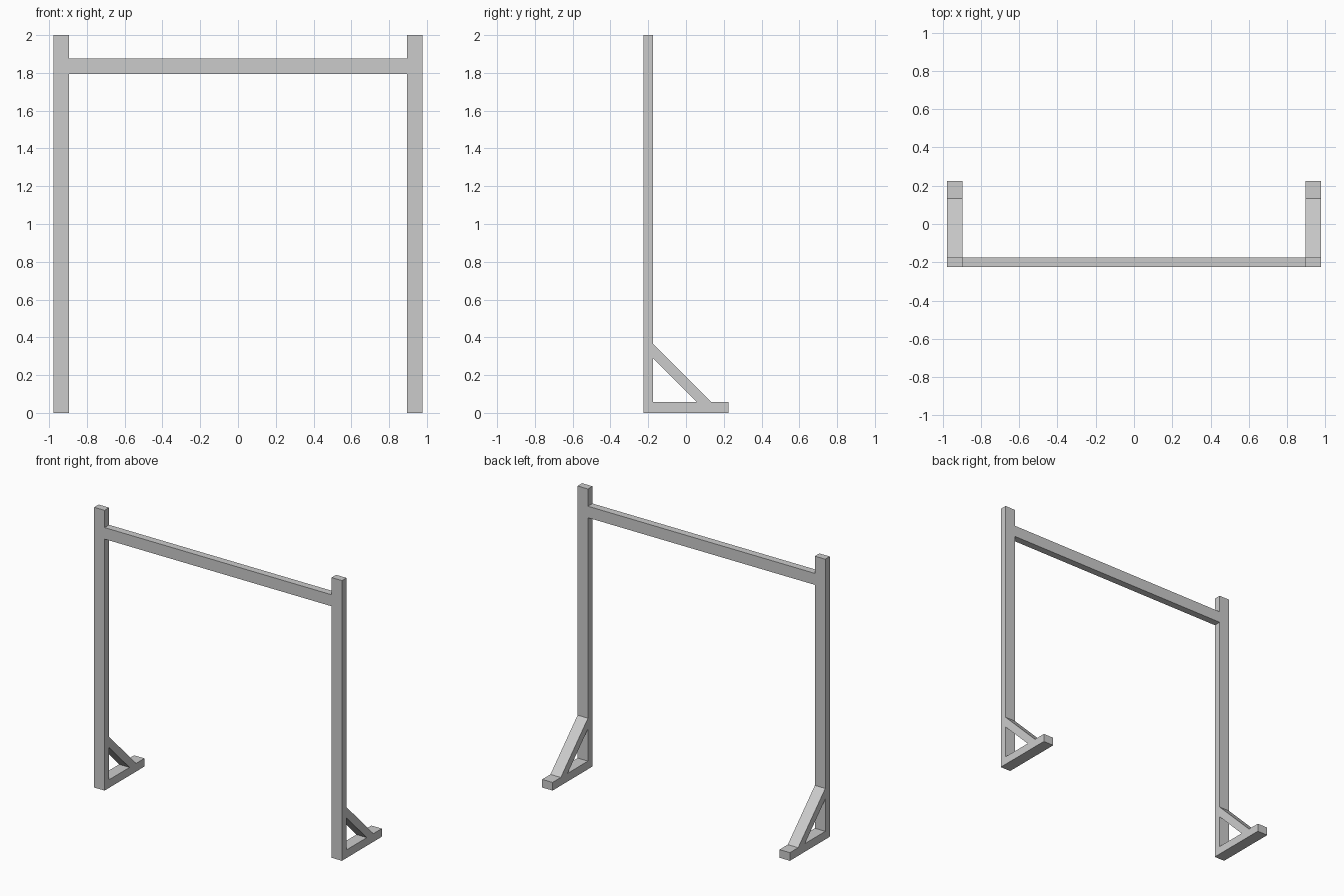
import bpy, bmesh

if "Cube" in bpy.data.objects:
    bpy.data.objects.remove(bpy.data.objects["Cube"])

OUT, INN = 0.978, 0.896        # outer and inner x of the side frames
FRONT, POST_BACK, BACK = -0.225, -0.174, 0.225
BASE_TOP = 0.058


def extrude_x(name, profile, x0, x1):
    """Solid from a y-z profile swept along x."""
    bm = bmesh.new()
    face = bm.faces.new([bm.verts.new((x0, y, z)) for y, z in profile])
    ext = bmesh.ops.extrude_face_region(bm, geom=[face])
    verts = [v for v in ext["geom"] if isinstance(v, bmesh.types.BMVert)]
    bmesh.ops.translate(bm, verts=verts, vec=(x1 - x0, 0, 0))
    bmesh.ops.recalc_face_normals(bm, faces=bm.faces)
    mesh = bpy.data.meshes.new(name)
    bm.to_mesh(mesh)
    bm.free()
    obj = bpy.data.objects.new(name, mesh)
    bpy.context.collection.objects.link(obj)
    return obj


def rect(y0, y1, z0, z1):
    return [(y0, z0), (y1, z0), (y1, z1), (y0, z1)]


for side, x0, x1 in (("left", -OUT, -INN), ("right", INN, OUT)):
    # Upright post
    extrude_x(side + "_post", rect(FRONT, POST_BACK, 0, 2), x0, x1)
    # Foot running backwards along the floor
    extrude_x(side + "_foot", rect(POST_BACK, BACK, 0, BASE_TOP), x0, x1)
    # Diagonal brace with mitred ends
    extrude_x(side + "_brace", [(POST_BACK, 0.288), (0.056, BASE_TOP),
                                (0.132, BASE_TOP), (POST_BACK, 0.364)], x0, x1)

# Crossbar between the posts
extrude_x("crossbar", rect(FRONT, POST_BACK, 1.795, 1.877), -INN, INN)
